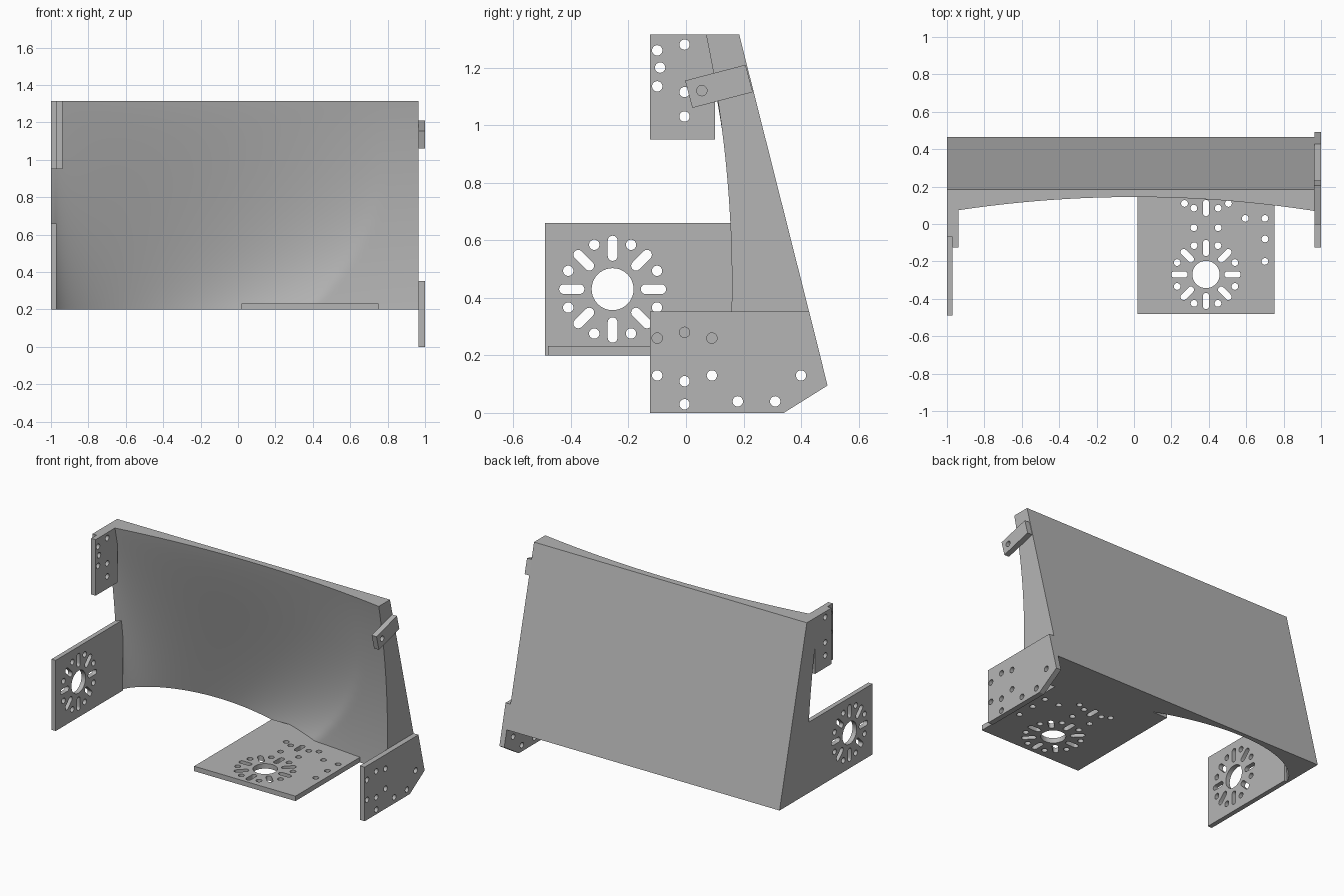
import bpy, bmesh, math
from mathutils import Matrix

cube = bpy.data.objects.get("Cube")
if cube:
    bpy.data.objects.remove(cube)

grey = bpy.data.materials.new("plain_grey")
grey.use_nodes = True
grey.diffuse_color = (0.46, 0.46, 0.46, 1)
grey.node_tree.nodes["Principled BSDF"].inputs["Base Color"].default_value = (0.46, 0.46, 0.46, 1)

BOTTOM, TOP = 0.2, 1.315
RIGHT_END, LEFT_END = -1.0, 0.965
HOLE = 0.018


def front_y(x, z):
    """Shallow dish with a deeper hollow in the lower corner."""
    dish = 0.234 - 0.08 * x * x - 0.12 * (z - 0.45) ** 2
    t = min(1, (z - BOTTOM) / 0.75)
    crease = 0.77 - 0.4 * (1 - t) ** 2
    s = (x + 1) / (crease + 1)
    if s >= 1:
        return dish
    fade = (1 - (z - BOTTOM) / (TOP - BOTTOM)) ** 1.6
    return dish + 0.6 * fade * math.sqrt(max(s, 0.004)) * (1 - s)


def back_y(z):
    return 0.466 - 0.252 * (z - BOTTOM)


def curved_body():
    bm = bmesh.new()
    bmesh.ops.create_grid(bm, x_segments=72, y_segments=44, size=1)
    front = list(bm.verts)
    for v in front:
        u = (v.co.x + 1) / 2
        x = RIGHT_END + (LEFT_END - RIGHT_END) * u ** 1.2
        z = BOTTOM + (TOP - BOTTOM) * (v.co.y + 1) / 2
        v.co = (x, front_y(x, z), z)
    # thicken back to the sloping rear plane
    new = bmesh.ops.extrude_face_region(bm, geom=bm.faces[:], use_keep_orig=True)
    for v in new["geom"]:
        if isinstance(v, bmesh.types.BMVert):
            v.co.y = back_y(v.co.z)
    bmesh.ops.recalc_face_normals(bm, faces=bm.faces[:])
    mesh = bpy.data.meshes.new("curved_body")
    bm.to_mesh(mesh)
    bm.free()
    obj = bpy.data.objects.new("curved_body", mesh)
    bpy.context.collection.objects.link(obj)
    mesh.materials.append(grey)
    select(obj)
    bpy.ops.object.shade_smooth_by_angle(angle=math.radians(35))


def select(obj):
    bpy.ops.object.select_all(action="DESELECT")
    obj.select_set(True)
    bpy.context.view_layer.objects.active = obj


def circle(cx, cy, r=HOLE, n=24):
    return [(cx + r * math.cos(math.tau * i / n), cy + r * math.sin(math.tau * i / n))
            for i in range(n)]


def slot(cx, cy, angle, half=0.027, r=0.017, n=8):
    """Rounded slot centred on a point and turned to an angle."""
    pts = []
    for end in (0, 1):
        turn = angle + math.pi * end
        ex, ey = cx + half * math.cos(turn), cy + half * math.sin(turn)
        for i in range(n + 1):
            a = turn - math.pi / 2 + math.pi * i / n
            pts.append((ex + r * math.cos(a), ey + r * math.sin(a)))
    return pts


def motor_pattern(cx, cy):
    """Large centre hole ringed by slots and round holes."""
    cuts = [circle(cx, cy, 0.073, 40)]
    for i in range(8):
        a = math.tau * i / 8
        b = a + math.pi / 8
        cuts.append(slot(cx + 0.142 * math.cos(a), cy + 0.142 * math.sin(a), a))
        cuts.append(circle(cx + 0.167 * math.cos(b), cy + 0.167 * math.sin(b)))
    return cuts


def box(x0, y0, x1, y1):
    return [(x0, y0), (x1, y0), (x1, y1), (x0, y1)]


def plate(name, outline, cuts, low, high, side=True):
    """Flat plate with holes; side plates lie in the y-z plane."""
    curve = bpy.data.curves.new(name, "CURVE")
    curve.dimensions = "2D"
    curve.fill_mode = "BOTH"
    curve.extrude = (high - low) / 2
    for loop in [outline] + cuts:
        spline = curve.splines.new("POLY")
        spline.points.add(len(loop) - 1)
        for point, (a, b) in zip(spline.points, loop):
            point.co = (a, b, 0, 1)
        spline.use_cyclic_u = True
    obj = bpy.data.objects.new(name, curve)
    bpy.context.collection.objects.link(obj)
    select(obj)
    bpy.ops.object.convert(target="MESH")
    obj = bpy.context.view_layer.objects.active
    move = Matrix.Translation((0, 0, (low + high) / 2))
    if side:
        move = Matrix(((0, 0, 1, 0), (1, 0, 0, 0), (0, 1, 0, 0), (0, 0, 0, 1))) @ move
    obj.data.transform(move)
    obj.data.materials.clear()
    obj.data.materials.append(grey)
    bpy.ops.object.shade_smooth_by_angle(angle=math.radians(30))


curved_body()

# Lower side plate with motor pattern
plate("right_motor_plate", box(-0.49, BOTTOM, 0.2, 0.66),
      motor_pattern(-0.255, 0.43), -1, -0.97)

# Floor plate with motor pattern and extra holes
spots = [(0.27, 0.11), (0.505, 0.11), (0.32, 0.085), (0.45, 0.085), (0.32, -0.02),
         (0.45, -0.02), (0.595, 0.03), (0.7, 0.03), (0.7, -0.08), (0.7, -0.2)]
plate("floor_motor_plate", box(0.02, -0.48, 0.75, 0.32),
      motor_pattern(0.385, -0.27) + [slot(0.385, 0.085, math.pi / 2)]
      + [circle(*p) for p in spots], BOTTOM, 0.232, side=False)

# Upper side plate, doubled near the body
rear_holes = [circle(-0.005, z) for z in (1.28, 1.115, 1.03)]
front_holes = [circle(-0.1, 1.26), circle(-0.09, 1.2), circle(-0.1, 1.135)]
plate("right_upper_plate", box(-0.125, 0.95, 0.1, TOP),
      rear_holes + front_holes, -0.97, -0.938)
plate("right_upper_spacer", box(-0.07, 0.95, 0.1, TOP), rear_holes, -1, -0.97)

# Foot bracket on the other end
spots = [(-0.1, 0.26), (-0.005, 0.28), (0.09, 0.26), (-0.1, 0.13), (-0.005, 0.11),
         (0.09, 0.13), (0.4, 0.13), (-0.005, 0.03), (0.18, 0.04), (0.31, 0.04)]
plate("left_foot_bracket",
      [(-0.125, 0), (0.34, 0), (0.492, 0.095), (0.428, 0.352), (-0.125, 0.352)],
      [circle(*p) for p in spots], LEFT_END, 1)

# Slanted strap above it
plate("left_strap", [(0.022, 1.06), (0.232, 1.115), (0.207, 1.21), (-0.003, 1.155)],
      [circle(0.055, 1.12)], LEFT_END, 1)
